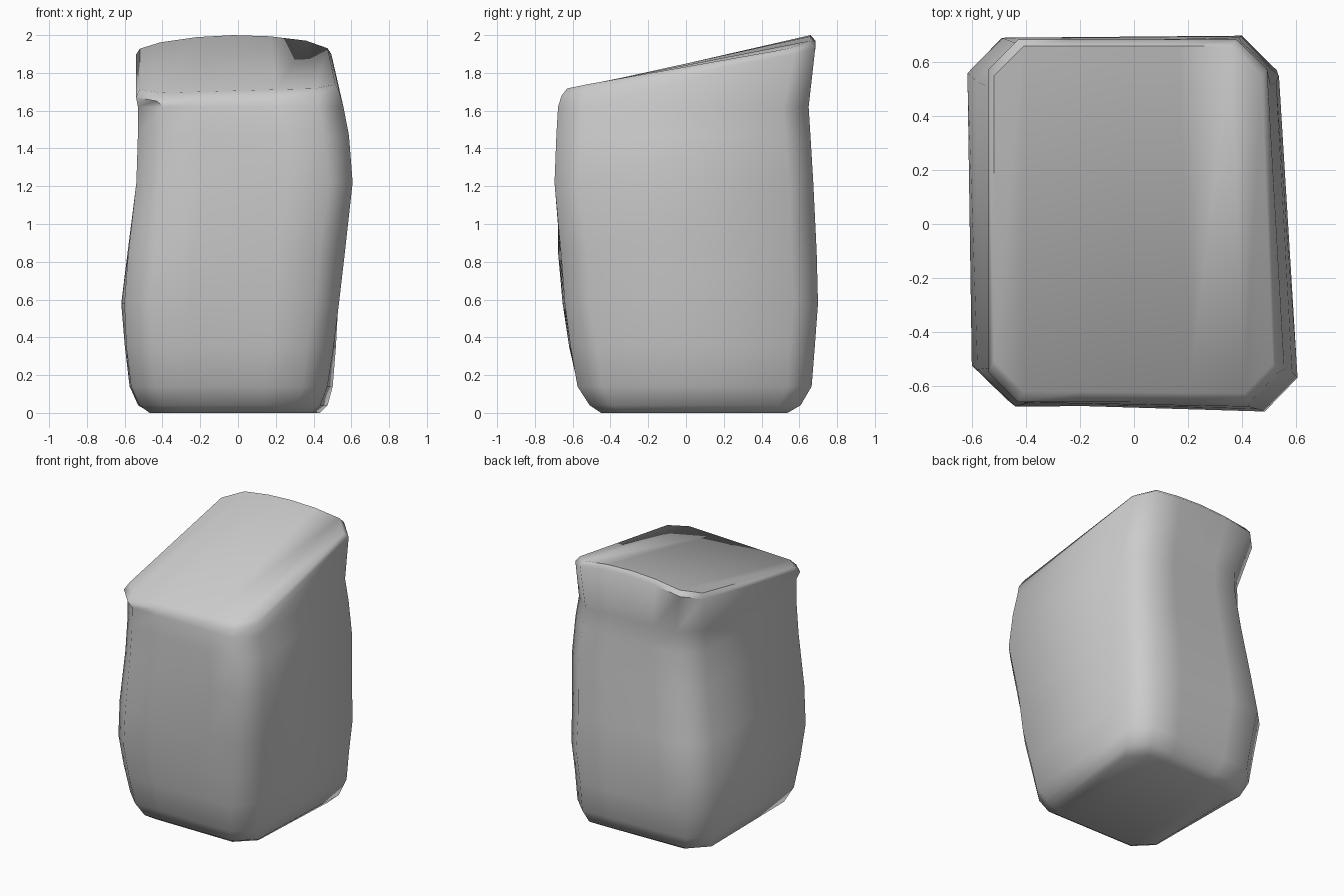
import bpy, bmesh, math

if "Cube" in bpy.data.objects:
    bpy.data.objects.remove(bpy.data.objects["Cube"])

# Horizontal slices: height, chamfer, then front-left, front-right, back-right, back-left corners
SLICES = [
    (0.005, .12, (-.47, -.45), (.39, -.45), (.44, .54), (-.46, .52)),
    (0.04, .12, (-.52, -.51), (.43, -.51), (.48, .61), (-.53, .58)),
    (0.14, .13, (-.565, -.57), (.47, -.575), (.505, .67), (-.575, .63)),
    (0.35, .14, (-.59, -.62), (.505, -.61), (.52, .685), (-.60, .66)),
    (0.58, .13, (-.60, -.655), (.535, -.64), (.53, .70), (-.62, .69)),
    (0.85, .14, (-.58, -.68), (.57, -.66), (.53, .695), (-.585, .67)),
    (1.22, .13, (-.54, -.665), (.615, -.70), (.53, .68), (-.52, .63)),
    (1.47, .14, (-.535, -.66), (.595, -.69), (.52, .665), (-.49, .62)),
    (1.62, .14, (-.535, -.66), (.565, -.68), (.50, .655), (-.49, .615)),
]
# Sloping top: drop below the crown surface instead of height
RIM = [
    (0.035, .11, (-.54, -.66), (.54, -.66), (.49, .685), (-.54, .685)),
    (0.0, .11, (-.52, -.62), (.52, -.63), (.47, .66), (-.52, .66)),
]
MIDS = 3


def lerp(a, b, t):
    return a + (b - a) * t


def crown(x, y):
    t = (y + .63) / 1.29
    back = 2.0 - .05 * min(1.0, (x / .47) ** 2)
    return lerp(1.705 + .03 * x, back, t)


def outline(c, fl, fr, br, bl):
    """Chamfered rectangle with extra points along the front and back."""
    def toward(p, q):
        d = math.dist(p, q)
        return tuple(lerp(a, b, c / d) for a, b in zip(p, q))

    def run(p, q):
        a, b = toward(p, q), toward(q, p)
        n = MIDS + 1
        return [(lerp(a[0], b[0], i / n), lerp(a[1], b[1], i / n)) for i in range(n + 1)]

    return ([toward(fl, bl)] + run(fl, fr) + [toward(fr, br), toward(br, fr)]
            + run(br, bl) + [toward(bl, fl)])


# Block body: loft the slices
bm = bmesh.new()
rings = []
for z, c, *corners in SLICES:
    rings.append([bm.verts.new((x, y, z - .005 if z < .01 else z))
                  for x, y in outline(c, *corners)])
for drop, c, *corners in RIM:
    rings.append([bm.verts.new((x, y, crown(x, y) - drop))
                  for x, y in outline(c, *corners)])

n = len(rings[0])
for lo, hi in zip(rings, rings[1:]):
    for i in range(n):
        j = (i + 1) % n
        bm.faces.new((lo[i], lo[j], hi[j], hi[i]))

# Flat base and arched top, closed with front-to-back strips
for ring in (rings[0], rings[-1]):
    for i in range(n // 2 - 1):
        bm.faces.new((ring[i], ring[i + 1], ring[n - 2 - i], ring[n - 1 - i]))
bmesh.ops.recalc_face_normals(bm, faces=bm.faces)

mesh = bpy.data.meshes.new("stone_block")
bm.to_mesh(mesh)
bm.free()
block = bpy.data.objects.new("stone_block", mesh)
bpy.context.collection.objects.link(block)
bpy.context.view_layer.objects.active = block
block.select_set(True)
bpy.ops.object.shade_smooth_by_angle(angle=math.radians(50))
